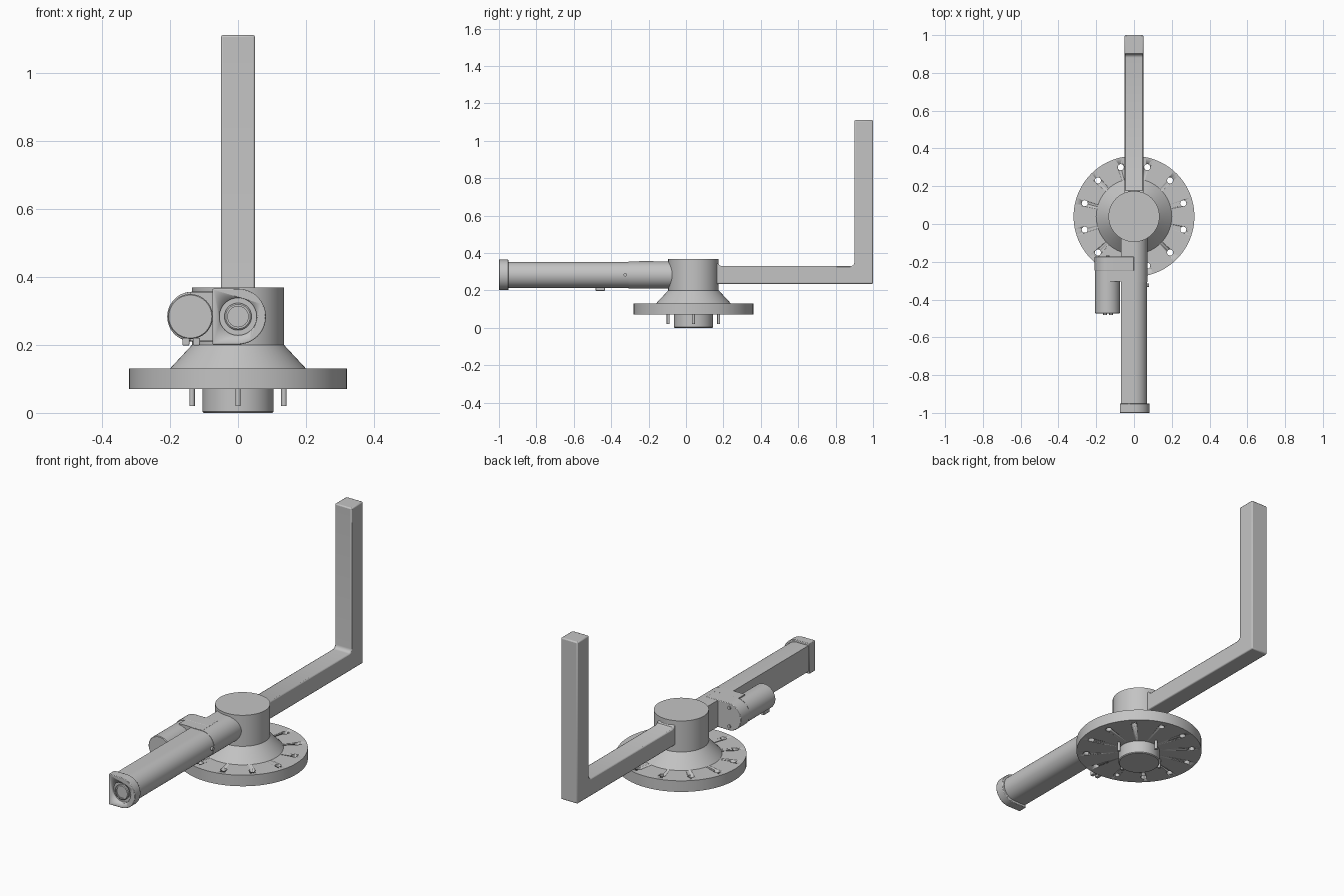
import bpy, bmesh
from math import sin, cos, pi, radians
from mathutils import Matrix, Vector

cube = bpy.data.objects.get("Cube")
if cube:
    bpy.data.objects.remove(cube, do_unlink=True)

GREY = (0.55, 0.55, 0.55, 1)
grey = bpy.data.materials.new("light grey metal")
grey.use_nodes = True
grey.diffuse_color = GREY
grey.node_tree.nodes["Principled BSDF"].inputs["Base Color"].default_value = GREY

HUB_Y = 0.04      # hub axis
AXIS_Z = 0.283    # drive tube axis
MOTOR_X = -0.14


def finish(name, bm, bevel=0):
    bmesh.ops.remove_doubles(bm, verts=bm.verts, dist=1e-5)
    bmesh.ops.recalc_face_normals(bm, faces=bm.faces)
    mesh = bpy.data.meshes.new(name)
    bm.to_mesh(mesh)
    bm.free()
    mesh.materials.append(grey)
    obj = bpy.data.objects.new(name, mesh)
    bpy.context.collection.objects.link(obj)
    if bevel:
        mod = obj.modifiers.new("bevel", "BEVEL")
        mod.width, mod.segments, mod.limit_method = bevel, 2, "ANGLE"
        mod.angle_limit = radians(40)
    bpy.ops.object.select_all(action="DESELECT")
    obj.select_set(True)
    bpy.context.view_layer.objects.active = obj
    bpy.ops.object.shade_smooth_by_angle(angle=radians(30))
    return obj


def lathe(name, profile, origin, axis="Z", steps=64):
    """Turn (radius, height) points about an axis through origin."""
    bm = bmesh.new()
    verts = [bm.verts.new((r, 0, h)) for r, h in profile]
    edges = [bm.edges.new(pair) for pair in zip(verts, verts[1:])]
    bmesh.ops.spin(bm, geom=verts + edges, cent=(0, 0, 0), axis=(0, 0, 1),
                   angle=2 * pi, steps=steps)
    turn = {"Z": Matrix(), "-Y": Matrix.Rotation(pi / 2, 4, "X"),
            "X": Matrix.Rotation(pi / 2, 4, "Y")}[axis]
    bm.transform(Matrix.Translation(origin) @ turn)
    return finish(name, bm)


def rod(name, r, length, origin, axis="Z", steps=32):
    return lathe(name, [(0, 0), (r, 0), (r, length), (0, length)], origin, axis, steps)


def prism(name, points, shift, bevel=0):
    """Extrude a planar outline of 3D points along shift."""
    bm = bmesh.new()
    face = bm.faces.new([bm.verts.new(p) for p in points])
    new = bmesh.ops.extrude_face_region(bm, geom=[face])["geom"]
    bmesh.ops.translate(bm, vec=shift, verts=[v for v in new if isinstance(v, bmesh.types.BMVert)])
    return finish(name, bm, bevel)


def d_outline(r, flat, y, cx=0, side=1):
    """D shape in the xz plane, rounded towards side, flat at x = flat."""
    arc = [(-pi / 2 + pi * i / 32) for i in range(33)]
    pts = [(cx + side * r * cos(a), y, AXIS_Z + r * sin(a)) for a in arc]
    return pts + [(flat, y, AXIS_Z + r), (flat, y, AXIS_Z - r)]


def around(count, radius, offset=0):
    for i in range(count):
        a = 2 * pi * i / count + offset
        yield radius * cos(a), HUB_Y + radius * sin(a)


def cut(obj, cutter):
    cutter.hide_render = True
    cutter.hide_viewport = True
    mod = obj.modifiers.new("cut", "BOOLEAN")
    mod.operation, mod.object, mod.solver = "DIFFERENCE", cutter, "EXACT"


# Base: flange ring with bolt holes, conical neck, hub and lower spigot
flange = lathe("flange", [(0, 0.07), (0.32, 0.07), (0.32, 0.13), (0, 0.13)], (0, HUB_Y, 0), steps=96)
bm = bmesh.new()
for x, y in around(12, 0.27, radians(15)):
    bmesh.ops.create_cone(bm, cap_ends=True, segments=24, radius1=0.016, radius2=0.016,
                          depth=0.2, matrix=Matrix.Translation((x, y, 0.1)))
cut(flange, finish("bolt_hole_cutter", bm))
lathe("hub", [(0, 0.125), (0.2, 0.125), (0.2, 0.13), (0.135, 0.2), (0.135, 0.368), (0, 0.368)],
      (0, HUB_Y, 0))
lathe("spigot", [(0, 0), (0.101, 0), (0.105, 0.004), (0.105, 0.075), (0, 0.075)], (0, HUB_Y, 0))
for x, y in around(4, 0.135):
    rod("locating_pin", 0.008, 0.055, (x, y, 0.02), steps=16)

# Bent square arm with a small fillet at the hub and the inner corner
fillet = [(0.88 + 0.02 * sin(a), 0.35 - 0.02 * cos(a)) for a in (pi * i / 12 for i in range(7))]
side = [(0.15, 0.235), (1, 0.235), (1, 1.11), (0.9, 1.11)] + fillet[::-1] + [
    (0.19, 0.33), (0.178, 0.335), (0.172, 0.345), (0.15, 0.345)]
prism("bent_arm", [(-0.05, y, z) for y, z in side], (0.1, 0, 0), bevel=0.006)

# Drive tube with flat side, joint collar and end cap
prism("drive_tube", d_outline(0.07, -0.068, -0.96), (0, 0.655, 0))
prism("gearbox_tube", d_outline(0.072, -0.07, -0.307), (0, 0.267, 0))
cap = prism("end_cap", d_outline(0.082, -0.075, -1), (0, 0.05, 0), bevel=0.003)
cut(cap, rod("cap_recess_cutter", 0.055, 0.1, (0, -0.985, AXIS_Z), "-Y", 48))
lathe("cap_plug", [(0, 0), (0.04, 0), (0.04, 0.012), (0.036, 0.015), (0.03, 0.015), (0.03, 0.01), (0, 0.01)],
      (0, -0.983, AXIS_Z), "-Y", 48)
rod("tube_screw", 0.009, 0.015, (0.065, -0.325, AXIS_Z), "X", 16)

# Side gearbox: rounded housing with a stepped front
prism("gear_housing", d_outline(0.073, 0, -0.25, MOTOR_X + 0.005, -1), (0, 0.078, 0), bevel=0.003)
prism("gear_bridge", [(x, -0.305, AXIS_Z + s * 0.0725) for x, s in
                      ((MOTOR_X, -1), (0, -1), (0, 1), (MOTOR_X, 1))], (0, 0.06, 0))
for z in (-0.05, 0.05):
    rod("housing_screw", 0.009, 0.01, (MOTOR_X, -0.166, AXIS_Z + z), "-Y", 16)

# Motor with two cable terminals underneath
lathe("motor", [(0, 0), (0.066, 0), (0.066, 0.222), (0.063, 0.225), (0, 0.225)],
      (MOTOR_X, -0.248, AXIS_Z), "-Y")
for x in (-0.153, -0.122):
    bm = bmesh.new()
    bmesh.ops.create_cube(bm, size=1, matrix=Matrix.Translation((x, -0.458, 0.209))
                          @ Matrix.Diagonal((0.02, 0.05, 0.022, 1)))
    finish("cable_terminal", bm, bevel=0.003)
